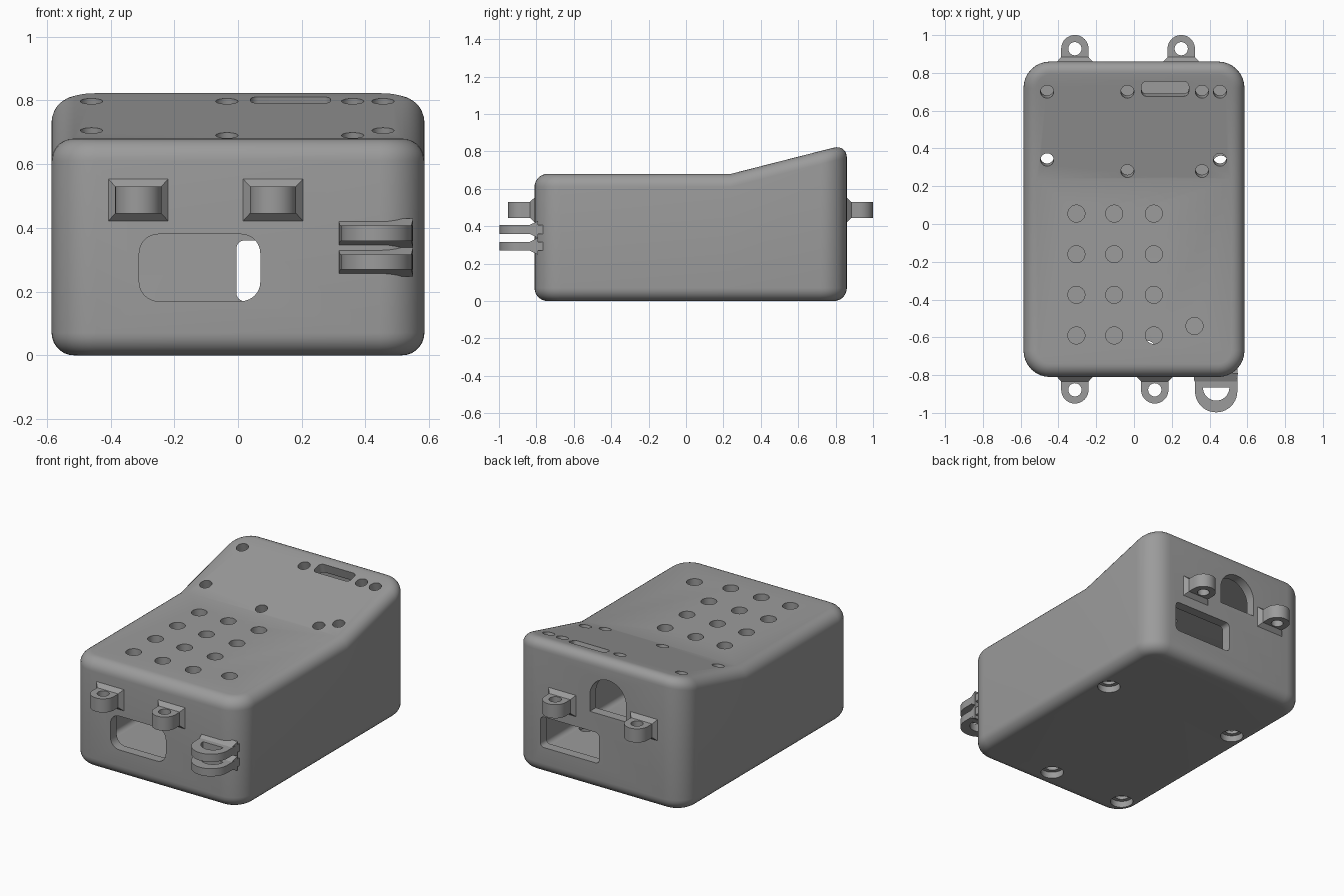
import bpy, bmesh, math
from mathutils import Matrix, Vector

if "Cube" in bpy.data.objects:
    bpy.data.objects.remove(bpy.data.objects["Cube"])

grey = bpy.data.materials.new("plain_grey")
grey.diffuse_color = (0.33, 0.33, 0.33, 1)
grey.use_nodes = True
grey.node_tree.nodes["Principled BSDF"].inputs["Base Color"].default_value = grey.diffuse_color
CREASE, SLOPE = 0.24, 0.255


def top_z(y):
    return 0.68 + SLOPE * max(0, y - CREASE)


def make(name, bm):
    bmesh.ops.recalc_face_normals(bm, faces=bm.faces)
    me = bpy.data.meshes.new(name)
    bm.to_mesh(me)
    bm.free()
    ob = bpy.data.objects.new(name, me)
    bpy.context.collection.objects.link(ob)
    me.materials.append(grey)
    return ob


def arc(cx, cy, r, a0, a1, n):
    return [(cx + r * math.cos(math.radians(a0 + (a1 - a0) * i / n)),
             cy + r * math.sin(math.radians(a0 + (a1 - a0) * i / n))) for i in range(n + 1)]


def rounded(x0, x1, y0, y1, r, n=8):
    return (arc(x1 - r, y0 + r, r, -90, 0, n) + arc(x1 - r, y1 - r, r, 0, 90, n)
            + arc(x0 + r, y1 - r, r, 90, 180, n) + arc(x0 + r, y0 + r, r, 180, 270, n))


def circle(r, n=32):
    return arc(0, 0, r, 0, 360, n)[:-1]


def loft(name, rings):
    """Closed solid through equal-length 3D rings."""
    bm = bmesh.new()
    vs = [[bm.verts.new(p) for p in ring] for ring in rings]
    n = len(vs[0])
    for a, b in zip(vs, vs[1:]):
        for i in range(n):
            bm.faces.new((a[i], a[(i + 1) % n], b[(i + 1) % n], b[i]))
    bm.faces.new(vs[0])
    bm.faces.new(vs[-1])
    return make(name, bm)


def prism(name, pts, lo, hi, mat=Matrix()):
    return loft(name, [[mat @ Vector((x, y, z)) for x, y in pts] for z in (lo, hi)])


def case_solid(name, wall, corner, edge):
    """Rounded box whose top rises towards the back."""
    steps = 7
    arcs = [(edge * (1 - math.cos(t)), edge * (1 - math.sin(t)))
            for t in (math.pi / 2 * i / steps for i in range(steps + 1))]

    def ring(d, zf):
        w = wall + d
        pts = rounded(-0.585 + w, 0.585 - w, -0.81 + w, 0.86 - w, corner - d)
        pts.insert(9, (0.585 - w, CREASE))
        pts.insert(28, (-0.585 + w, CREASE))
        return [(x, y, zf(y)) for x, y in pts]
    rings = [ring(d, lambda y, e=e: wall + e) for d, e in reversed(arcs)]
    rings += [ring(d, lambda y, e=e: top_z(y) - wall - e) for d, e in arcs]
    bm = bmesh.new()
    vs = [[bm.verts.new(p) for p in r] for r in rings]
    n = len(vs[0])
    for a, b in zip(vs, vs[1:]):
        for i in range(n):
            bm.faces.new((a[i], a[(i + 1) % n], b[(i + 1) % n], b[i]))
    bm.faces.new(vs[0])
    t = vs[-1]
    bm.faces.new(t[9:29])           # sloped panel
    bm.faces.new(t[28:] + t[:10])   # keypad panel
    return make(name, bm)


def cut(ob, cutters):
    for c in cutters:
        m = ob.modifiers.new("cut", 'BOOLEAN')
        m.operation, m.solver, m.object = 'DIFFERENCE', 'EXACT', c
    bpy.context.view_layer.update()
    me = bpy.data.meshes.new_from_object(ob.evaluated_get(bpy.context.evaluated_depsgraph_get()))
    ob.modifiers.clear()
    ob.data = me
    for c in cutters:
        bpy.data.objects.remove(c)


# hollow case
case = case_solid("case", 0, 0.14, 0.07)
cutters = [case_solid("cavity", 0.06, 0.08, 0.03)]

# keypad holes
keys = [(x, y) for x in (-0.305, -0.105, 0.105) for y in (0.055, -0.16, -0.375, -0.59)]
for x, y in keys + [(0.32, -0.54)]:
    cutters.append(prism("key_hole", circle(0.045), -0.1, 0.1, Matrix.Translation((x, y, 0.68))))

# holes and slot square to the sloped panel
tilt = Matrix.Rotation(math.atan(SLOPE), 4, 'X')
panel = [(x, 0.70) for x in (-0.46, -0.035, 0.36, 0.455)]
panel += [(-0.46, 0.34), (0.455, 0.34), (-0.035, 0.28), (0.36, 0.28)]
for x, y in panel:
    cutters.append(prism("panel_hole", circle(0.035), -0.1, 0.1,
                         Matrix.Translation((x, y, top_z(y))) @ tilt))
cutters.append(prism("panel_slot", rounded(-0.125, 0.125, -0.04, 0.04, 0.025), -0.1, 0.1,
                     Matrix.Translation((0.165, 0.715, top_z(0.715))) @ tilt))

# front window, back window and back arch (outlines in x and z)
upright = Matrix.Rotation(math.pi / 2, 4, 'X')
cutters.append(prism("front_window", rounded(-0.31, 0.07, 0.17, 0.38, 0.06), 0.7, 0.9, upright))
cutters.append(prism("back_window", rounded(-0.005, 0.40, 0.17, 0.36, 0.025), -0.95, -0.75, upright))
arch = arc(-0.065, 0.58, 0.125, 0, 180, 24) + [(-0.19, 0.48), (0.06, 0.48)]
cutters.append(prism("back_arch", arch, -0.95, -0.75, upright))

# screw holes in the floor, recessed
for x, y in ((0.46, 0.32), (-0.46, 0.34), (0.07, -0.66), (-0.46, -0.66)):
    place = Matrix.Translation((x, y, 0))
    cutters.append(prism("screw_recess", circle(0.066), -0.05, 0.04, place))
    cutters.append(prism("screw_hole", circle(0.042), -0.06, 0.1, place))
cut(case, cutters)
parts = [case]


def flange(name, x, hw0, hw1, z, hz0, hz1, y0, y1):
    """Tapered foot where a lug meets the wall."""
    def rect(hw, hz, y):
        return [(x - hw, y, z - hz), (x + hw, y, z - hz), (x + hw, y, z + hz), (x - hw, y, z + hz)]
    parts.append(loft(name, [rect(hw0, hz0, y0), rect(hw1, hz1, y1)]))


# small lugs, two on the front and two on the back
for side, x, wall_y in ((-1, -0.313, 0.81), (-1, 0.11, 0.81), (1, -0.313, 0.86), (1, 0.25, 0.86)):
    place = Matrix.Translation((x, 0, 0)) @ Matrix.Diagonal((1, side, 1, 1))
    cy = wall_y + 0.068
    outline = arc(0, cy, 0.0725, 0, 180, 20) + [(-0.0725, wall_y - 0.03), (0.0725, wall_y - 0.03)]
    lug = prism("lug", outline, 0.445, 0.53, place)
    cut(lug, [prism("lug_hole", arc(0, cy, 0.035, 0, 360, 28)[:-1], 0.4, 0.6, place)])
    parts.append(lug)
    flange("lug_foot", x, 0.094, 0.0725, 0.4875, 0.066, 0.0425,
           side * wall_y, side * (wall_y + 0.024))

# pair of strap loops with D-shaped openings
for z in (0.383, 0.293):
    outline = arc(0.435, -0.885, 0.112, 180, 360, 28) + [(0.547, -0.757), (0.323, -0.757)]
    loop = prism("strap_loop", outline, z - 0.024, z + 0.024)
    opening = arc(0.435, -0.865, 0.07, 180, 360, 24)
    cut(loop, [prism("loop_opening", opening, z - 0.1, z + 0.1)])
    parts.append(loop)
    flange("loop_foot", 0.432, 0.118, 0.112, z, 0.046, 0.024, -0.79, -0.835)

# smooth curves, sharp edges
for ob in bpy.context.scene.objects:
    ob.select_set(True)
bpy.context.view_layer.objects.active = case
bpy.ops.object.shade_smooth_by_angle(angle=math.radians(25))
